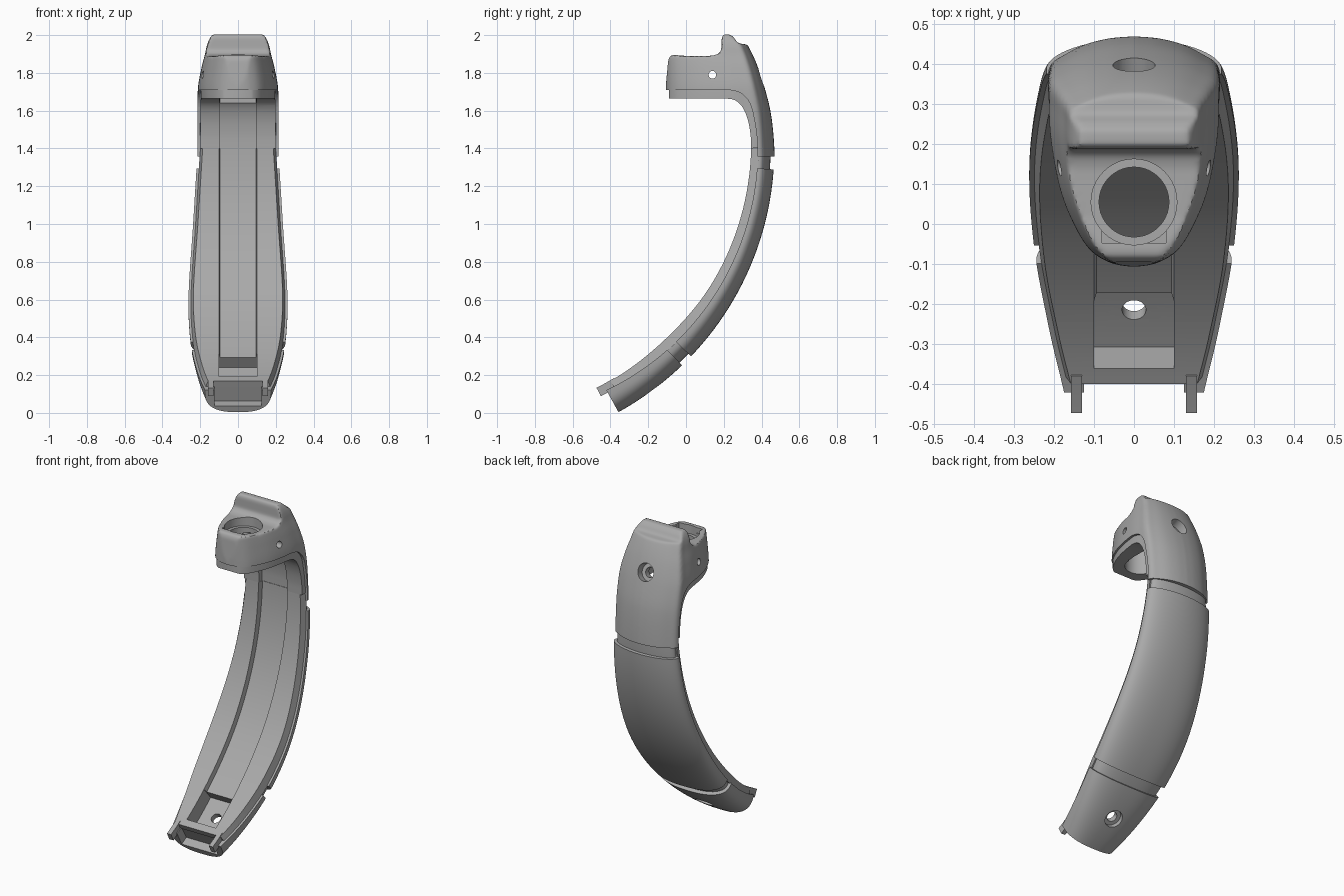
import bpy, bmesh, math
from mathutils import Vector

cube = bpy.data.objects.get("Cube")
if cube:
    bpy.data.objects.remove(cube)

mat = bpy.data.materials.new("plain grey")
mat.use_nodes = True
mat.diffuse_color = (0.4, 0.4, 0.4, 1)
mat.node_tree.nodes["Principled BSDF"].inputs["Base Color"].default_value = (0.4, 0.4, 0.4, 1)

CY, CZ, R = -1.125, 1.4, 1.593   # centre and radius of the handle's arc
END = 61.2                       # angle in degrees where the handle ends


def curve(pts, t):
    """Smooth interpolation through (key, value) pairs."""
    t = min(max(t, pts[0][0]), pts[-1][0])
    slope = lambda a, b: (pts[b][1] - pts[a][1]) / (pts[b][0] - pts[a][0])
    last = len(pts) - 1
    i = max(k for k in range(last) if pts[k][0] <= t)
    m0, m1 = slope(max(i - 1, 0), i + 1), slope(i, min(i + 2, last))
    (a, p), (b, q) = pts[i], pts[i + 1]
    h = b - a
    u = (t - a) / h
    return ((2*u**3 - 3*u*u + 1) * p + (u**3 - 2*u*u + u) * h * m0
            + (3*u*u - 2*u**3) * q + (u**3 - u*u) * h * m1)


def spline(pts, steps):
    """Smooth point list through a few 2D points."""
    n = len(pts) - 1
    axes = [[(i, p[k]) for i, p in enumerate(pts)] for k in (0, 1)]
    return [tuple(curve(a, n * s / steps) for a in axes) for s in range(steps + 1)]


def loft(name, rings):
    bm = bmesh.new()
    vs = [[bm.verts.new(p) for p in ring] for ring in rings]
    n = len(vs[0])
    for a, b in zip(vs, vs[1:]):
        for i in range(n):
            j = (i + 1) % n
            bm.faces.new((a[i], a[j], b[j], b[i]))
    bm.faces.new(vs[0])
    bm.faces.new(vs[-1])
    bmesh.ops.recalc_face_normals(bm, faces=bm.faces)
    me = bpy.data.meshes.new(name)
    bm.to_mesh(me)
    bm.free()
    me.materials.append(mat)
    ob = bpy.data.objects.new(name, me)
    bpy.context.scene.collection.objects.link(ob)
    return ob


def slab(name, profile, half):
    """Side profile (y, z) extruded across x."""
    return loft(name, [[(x, y, z) for y, z in profile] for x in (-half, half)])


def box(half, y0, y1, z0, z1):
    return slab("box_cutter", [(y0, z0), (y1, z0), (y1, z1), (y0, z1)], half)


def rod(radius, start, direction, length):
    d = Vector(direction).normalized()
    side = d.orthogonal().normalized()
    up = d.cross(side)
    ring = [radius * (math.cos(a) * side + math.sin(a) * up)
            for a in (math.tau * i / 40 for i in range(40))]
    return loft("rod_cutter", [[Vector(start) + d * k + p for p in ring] for k in (0, length)])


def arc(deg, r, x=0):
    a = math.radians(deg)
    return Vector((x, CY + r * math.cos(a), CZ - r * math.sin(a)))


def sweep(name, section, a0, a1, steps=24):
    """Loft an (x, r) section along the arc."""
    angles = [a0 + (a1 - a0) * i / steps for i in range(steps + 1)]
    return loft(name, [[arc(a, r, x) for x, r in section(a)] for a in angles])


def bake(ob):
    deps = bpy.context.evaluated_depsgraph_get()
    me = bpy.data.meshes.new_from_object(ob.evaluated_get(deps))
    ob.modifiers.clear()
    ob.data = me


def combine(ob, cutters, op="DIFFERENCE"):
    for c in cutters:
        m = ob.modifiers.new("cut", 'BOOLEAN')
        m.operation, m.solver, m.object = op, 'EXACT', c
        bake(ob)
        bpy.data.objects.remove(c)


def finish(ob):
    ob.data.shade_smooth()
    ob.data.set_sharp_from_angle(angle=math.radians(32))


# Handle cross-sections
WIDTH = [(0, .213), (15, .237), (32, .262), (44, .25), (54, .213), (END, .175)]
rim = lambda a: 1.505 - .045 * (a / END) ** 2
front = lambda a: curve([(0, 1.47), (30, 1.45), (45, 1.432), (END, 1.428)], a)


def shell_section(a, inset=0):
    w, r0, n = curve(WIDTH, a) - inset, rim(a) + .012, 1.85 + .8 * a / END
    pts = [(w, rim(a))]
    for i in range(33):
        f = math.pi * i / 32
        c, s = math.cos(f), max(math.sin(f), 0)
        pts.append((math.copysign(w * abs(c) ** (2 / n), c),
                    r0 + (R - inset - r0) * s ** (2 / n)))
    return pts + [(-w, rim(a))]


def liner_section(a, channel=True):
    w, r0, r1 = curve(WIDTH, a), front(a), rim(a) + .004
    half = [(w - .012, r1), (w - .026, r0)]
    if channel:
        half += [(.1, r0), (.094, r0 + .03)]
    return half + [(-x, r) for x, r in reversed(half)]


rect = lambda x0, x1, r0, r1: lambda a: [(x0, r0), (x1, r0), (x1, r1), (x0, r1)]

# Back shell, grooves and lower end
middle = sweep("middle_shell", shell_section, 4, 43.7, 40)
lower = sweep("lower_shell", shell_section, 46.1, END)
grooves = [sweep("groove_floor_" + n, lambda a: shell_section(a, .02), a0, a1, 6)
           for n, a0, a1 in (("upper", 1, 4.3), ("lower", 43.4, 46.4))]

# Front liner with its cable channel
liner = sweep("channel_liner", liner_section, 0, 52, 48)
end_liner = sweep("end_liner", lambda a: liner_section(a, False), 52, 59.5, 10)

# Screw pocket, screw hole and hollow end
hole_dir = arc(53.5, 1) - arc(53.5, 0)
for part in (lower, liner, end_liner):
    combine(part, [sweep("pocket", rect(-.1, .1, 1.35, 1.53), 49.3, 57.7, 8)])
combine(lower, [rod(.03, arc(53.5, 1.45), hole_dir, .3),
                rod(.053, arc(53.5, 1.565), hole_dir, .2),
                sweep("end_hollow", rect(-.125, .125, 1.4, 1.555), 59.3, 64, 6)])

# Hooks at the lower end
hooks = [sweep("hook_" + n, rect(s * .13, s * .158, 1.425, 1.475), 58.5, 62.8, 4)
         for n, s in (("left", 1), ("right", -1))]

# Head plan outline, nose to back
PLAN = spline([(0, -.108), (.06, -.097), (.115, -.06), (.16, .02), (.19, .11), (.21, .235),
               (.213, .33), (.21, .395), (.17, .425), (.12, .45), (.06, .465), (0, .47)], 44)
PLAN += [(-x, y) for x, y in PLAN[-2:0:-1]]
HEAD_W = [(1.25, .218), (1.4, .214), (1.71, .212), (1.83, .192), (1.9, .174), (1.95, .163),
          (1.99, .145), (2.03, .11)]
HEAD_BACK = [(1.25, .465), (1.36, .47), (1.565, .453), (1.71, .42), (1.846, .375),
             (1.947, .327), (2.03, .27)]


def plan_ring(z, scale=1):
    k, shift = scale * curve(HEAD_W, z) / .213, curve(HEAD_BACK, z) - .47
    return [(x * k, y + shift * ((y + .108) / .578) ** 2, z) for x, y in PLAN]


# Head: plan loft trimmed by the side profile, then softened
head = loft("head", [plan_ring(1.25 + .78 * i / 40) for i in range(41)])
TOP = [(.7, 1.2), (.7, 1.93), (.325, 1.95), (.275, 1.957), (.255, 1.985), (.235, 2.003),
       (.197, 2.003), (.189, 1.985), (.187, 1.92), (.17, 1.9), (.14, 1.891), (.02, 1.888),
       (-.06, 1.895), (-.082, 1.893), (-.094, 1.87), (-.109, 1.71), (-.113, 1.2)]
combine(head, [slab("side_profile", TOP, .4)], "INTERSECT")
m = head.modifiers.new("even", 'REMESH')
m.mode, m.voxel_size = 'VOXEL', .008
m = head.modifiers.new("soften", 'SMOOTH')
m.factor, m.iterations = .5, 6
bake(head)

# Underside of the head and the upper liner that follows it
UNDER = spline([(.23, 1.71), (.29, 1.693), (.338, 1.64), (.362, 1.55), (.376, 1.45), (.378, 1.35)], 20)
INNER = spline([(.21, 1.665), (.26, 1.655), (.3, 1.617), (.328, 1.55), (.342, 1.47), (.345, 1.4)], 20)
combine(head, [slab("underside", [(-.5, 1.71)] + UNDER + [(.378, 1.1), (-.5, 1.1)], .5),
               box(.5, -.5, .8, 1.0, 1.357)])
upper = slab("upper_liner", [(-.09, 1.715), (-.09, 1.665)] + INNER
             + [(y + .006, z + .004) for y, z in reversed(UNDER) if z > 1.4], .4)
combine(upper, [loft("plan", [plan_ring(z, .93) for z in (1.3, 1.5, 1.71, 1.75)])], "INTERSECT")

# Cable cavity, cup bore and channel through head and liner
combine(upper, [box(.094, .06, .32, 1.5, 1.8), rod(.0875, (0, .055, 1.5), (0, 0, 1), .5),
                slab("channel", [(.1, 1.75)] + [(y + .029, z + .012) for y, z in INNER]
                     + [(.374, 1.35), (.1, 1.35)], .097)])
combine(head, [box(.094, .06, .32, 1.5, 1.78), rod(.0875, (0, .055, 1.5), (0, 0, 1), .5),
               rod(.1075, (0, .055, 1.84), (0, 0, 1), .045 + .1),
               box(.08, -.047, .02, 1.86, 1.95),
               rod(.02, (-.4, .14, 1.79), (1, 0, 0), .8)])

# Rear screw hole in the head
tilt = Vector((0, math.cos(.38), math.sin(.38)))
spot = Vector((0, .4, 1.775))
combine(head, [rod(.053, spot - tilt * .05, tilt, .2), rod(.03, spot - tilt * .13, tilt, .2)])

for ob in [middle, lower, liner, end_liner, head, upper] + grooves + hooks:
    finish(ob)
